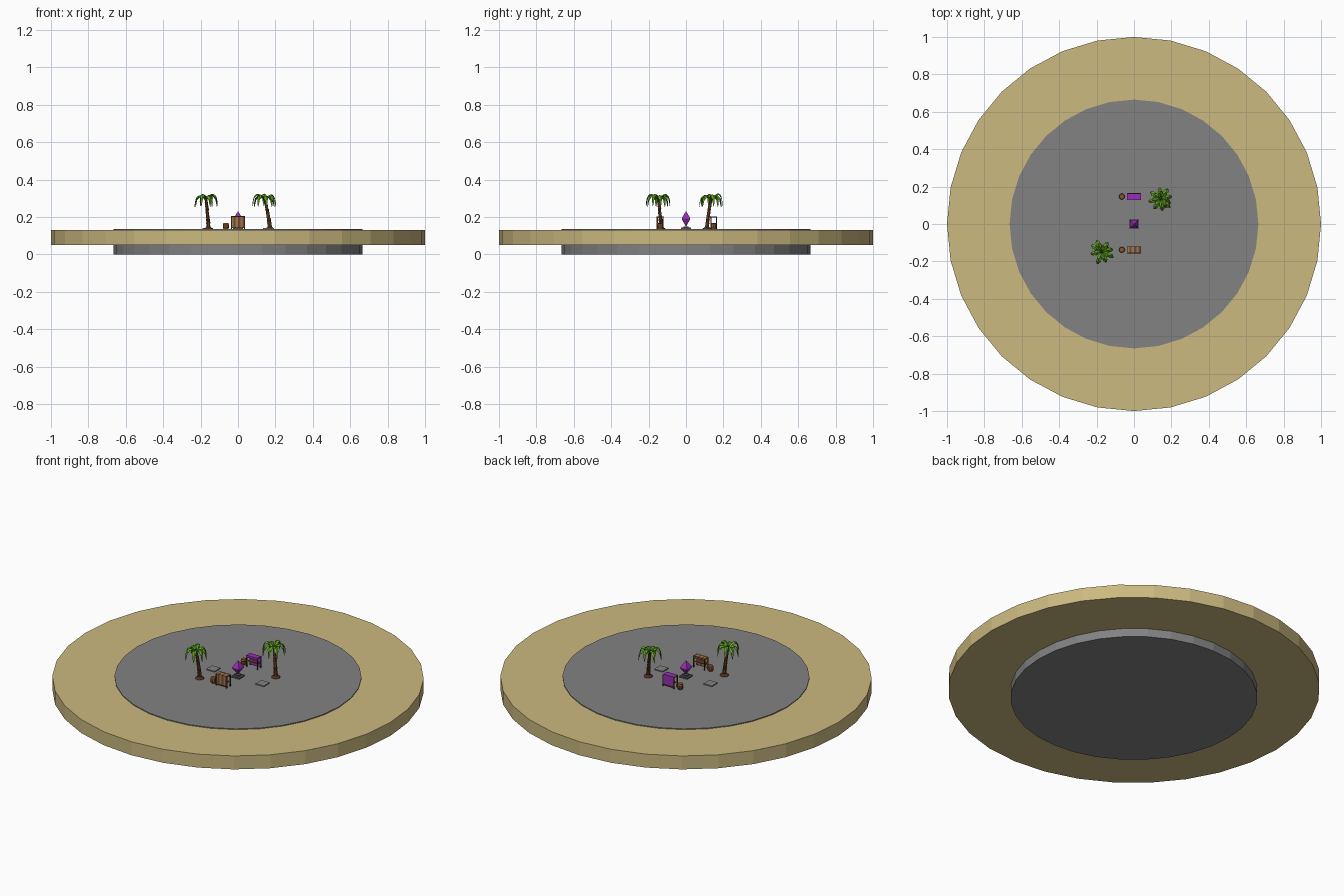
import bpy, bmesh, math, random
from mathutils import Vector, Matrix

random.seed(4)
if "Cube" in bpy.data.objects:
    bpy.data.objects.remove(bpy.data.objects["Cube"])


def material(name, *rgb):
    m = bpy.data.materials.new(name)
    m.use_nodes = True
    col = tuple((c / 255) ** 2.2 for c in rgb) + (1,)
    m.diffuse_color = col
    next(n for n in m.node_tree.nodes if n.type == 'BSDF_PRINCIPLED').inputs["Base Color"].default_value = col
    return m


SAND = material("sand", 202, 184, 127)
STONE = material("grey stone", 129, 129, 129)
SLATE = material("dark stone", 84, 84, 88)
BARK = material("bark brown", 112, 74, 46)
DARK_WOOD = material("dark wood", 84, 54, 34)
TAN_WOOD = material("tan wood", 160, 122, 82)
CLAY = material("barrel wood", 140, 88, 50)
LEAF = material("leaf green", 104, 166, 40)
DARK_LEAF = material("dark leaf green", 52, 104, 24)
PURPLE = material("purple", 150, 50, 180)


def finish(name, bm, *mats):
    me = bpy.data.meshes.new(name)
    bm.to_mesh(me)
    bm.free()
    for m in mats:
        me.materials.append(m)
    ob = bpy.data.objects.new(name, me)
    bpy.context.collection.objects.link(ob)
    return ob


def box(name, mat, centre, size):
    bm = bmesh.new()
    bmesh.ops.create_cube(bm, size=1, matrix=Matrix.Translation(centre) @ Matrix.Diagonal((*size, 1)))
    return finish(name, bm, mat)


def lathe(name, mat, x, y, profile, sides, turn=0.0):
    """Flat-shaded turned solid; profile lists (radius, height)."""
    bm = bmesh.new()
    rings = []
    for r, z in profile:
        rings.append([bm.verts.new((x + r * math.cos(turn + math.tau * i / sides),
                                    y + r * math.sin(turn + math.tau * i / sides), z)) for i in range(sides)])
    for a, b in zip(rings, rings[1:]):
        for i in range(sides):
            j = (i + 1) % sides
            bm.faces.new((a[i], a[j], b[j], b[i]))
    bm.faces.new(rings[0][::-1])
    bm.faces.new(rings[-1])
    bmesh.ops.remove_doubles(bm, verts=bm.verts, dist=1e-5)
    return finish(name, bm, mat)


# Island and plaza
FLOOR = 0.135
lathe("plaza", STONE, 0, 0, [(0.665, 0), (0.665, FLOOR)], 32)
lathe("sand_ring", SAND, 0, 0, [(1, 0.05), (1, 0.13)], 32)

# Paving slabs and pedestal
for side, x in (("left", 0.162), ("right", -0.162)):
    box(side + "_slab", STONE, (x, 0, FLOOR + 0.003), (0.054, 0.054, 0.006))
box("pedestal", SLATE, (0, 0, FLOOR + 0.004), (0.052, 0.052, 0.008))
box("pedestal_step", SLATE, (0, 0, FLOOR + 0.01), (0.026, 0.026, 0.008))

# Crystal
lathe("crystal", PURPLE, 0, 0, [(0.001, 0.15), (0.032, 0.188), (0.032, 0.194), (0.001, 0.23)], 4, math.pi / 4)


# Market stalls: the panelled counter faces away from the plaza centre
def stall(name, y, out, cloth):
    w, d, top = 0.074, 0.034, 0.203
    outer, inner = y + out * d / 2, y - out * d / 2
    count = 6
    for i in range(count):
        x = -w / 2 + w * (i + 0.5) / count
        stripe = TAN_WOOD if i % 2 == 0 else BARK
        box(f"{name}_panel_{i}", cloth or stripe, (x, outer - out * 0.002, 0.17), (w / count, 0.004, 0.06))
        box(f"{name}_roof_{i}", cloth or stripe, (x, y, top - 0.002), (w / count, d, 0.005))
    for s in (-1, 1):
        x = s * (w / 2 - 0.002)
        box(f"{name}_back_post_{s}", DARK_WOOD, (x, inner + out * 0.003, 0.167), (0.005, 0.005, 0.066))
        box(f"{name}_front_post_{s}", DARK_WOOD, (x, outer, 0.168), (0.005, 0.006, 0.068))
    box(name + "_trim", DARK_WOOD, (0, outer, 0.143), (w, 0.006, 0.004))
    box(name + "_shelf", BARK, (0, y + out * 0.004, 0.166), (w - 0.006, d * 0.6, 0.005))
    box(name + "_valance", cloth or BARK, (0, inner, top - 0.005), (w, 0.003, 0.012))
    # Barrel beside the stall
    lathe(name + "_barrel", CLAY, -0.065, y,
          [(0.012, FLOOR), (0.016, 0.143), (0.016, 0.159), (0.013, 0.168)], 10)
    for z in (0.143, 0.157):
        lathe(f"{name}_barrel_hoop_{z}", DARK_WOOD, -0.065, y, [(0.0165, z), (0.0165, z + 0.003)], 10)


stall("front_stall", -0.138, -1, None)
stall("back_stall", 0.147, 1, PURPLE)


# Palm trees
def frond(name, origin, angle, length, lift):
    """Arched leaf with a raised midrib and notched edges."""
    bm = bmesh.new()
    steps = 8
    out = Vector((math.cos(angle), math.sin(angle), 0))
    across = Vector((-out.y, out.x, 0))
    rows = []
    for i in range(steps + 1):
        t = i / steps
        mid = origin + out * length * math.sin(t * 1.5) + Vector((0, 0, lift * math.sin(t * 2.6) - 0.058 * t ** 2.4))
        half = 0.0125 * math.sin(math.pi * (0.12 + 0.88 * t)) * (1.1 if i % 2 else 0.75) + 0.0006
        sag = Vector((0, 0, -0.55 * half))
        rows.append([bm.verts.new(p) for p in (mid - across * half + sag, mid, mid + across * half + sag)])
    for i, (a, b) in enumerate(zip(rows, rows[1:])):
        for k in range(2):
            f = bm.faces.new((a[k], b[k], b[k + 1], a[k + 1]))
            f.material_index = 1 if (i + k) % 3 == 0 else 0
    ob = finish(name, bm, LEAF, DARK_LEAF)
    mod = ob.modifiers.new("thickness", 'SOLIDIFY')
    mod.thickness = 0.002
    return ob


def palm(name, base, top, turn):
    base, top = Vector((*base, FLOOR)), Vector((*top, 0.298))
    lathe(name + "_root", DARK_WOOD, base.x, base.y, [(0.025, FLOOR), (0.022, 0.139), (0.012, 0.146)], 8)
    # Ringed trunk of flared segments along a bend
    segments = 9

    def at(t):
        return Vector((*base.xy.lerp(top.xy, t ** 1.4), base.z + (top.z - base.z) * t))
    for i in range(segments):
        a, b = at(i / segments), at((i + 1) / segments)
        radius = 0.0125 - 0.005 * i / segments
        bm = bmesh.new()
        spin = (b - a).to_track_quat('Z', 'Y').to_matrix().to_4x4()
        bmesh.ops.create_cone(bm, cap_ends=True, segments=7, radius1=radius * 0.8, radius2=radius,
                              depth=(b - a).length, matrix=Matrix.Translation((a + b) / 2) @ spin)
        finish(f"{name}_trunk_{i}", bm, DARK_WOOD if i % 3 == 2 else BARK)
    # Crown
    count = 8
    for i in range(count):
        frond(f"{name}_frond_{i}", top, turn + math.tau * i / count + random.uniform(-0.15, 0.15),
              random.uniform(0.06, 0.072), random.uniform(0.024, 0.04))
    lathe(name + "_heart", DARK_LEAF, top.x, top.y, [(0.008, 0.292), (0.01, 0.3), (0.003, 0.308)], 6)


palm("right_palm", (-0.158, -0.134), (-0.172, -0.148), 0.3)
palm("left_palm", (0.17, 0.112), (0.143, 0.135), 0.1)
